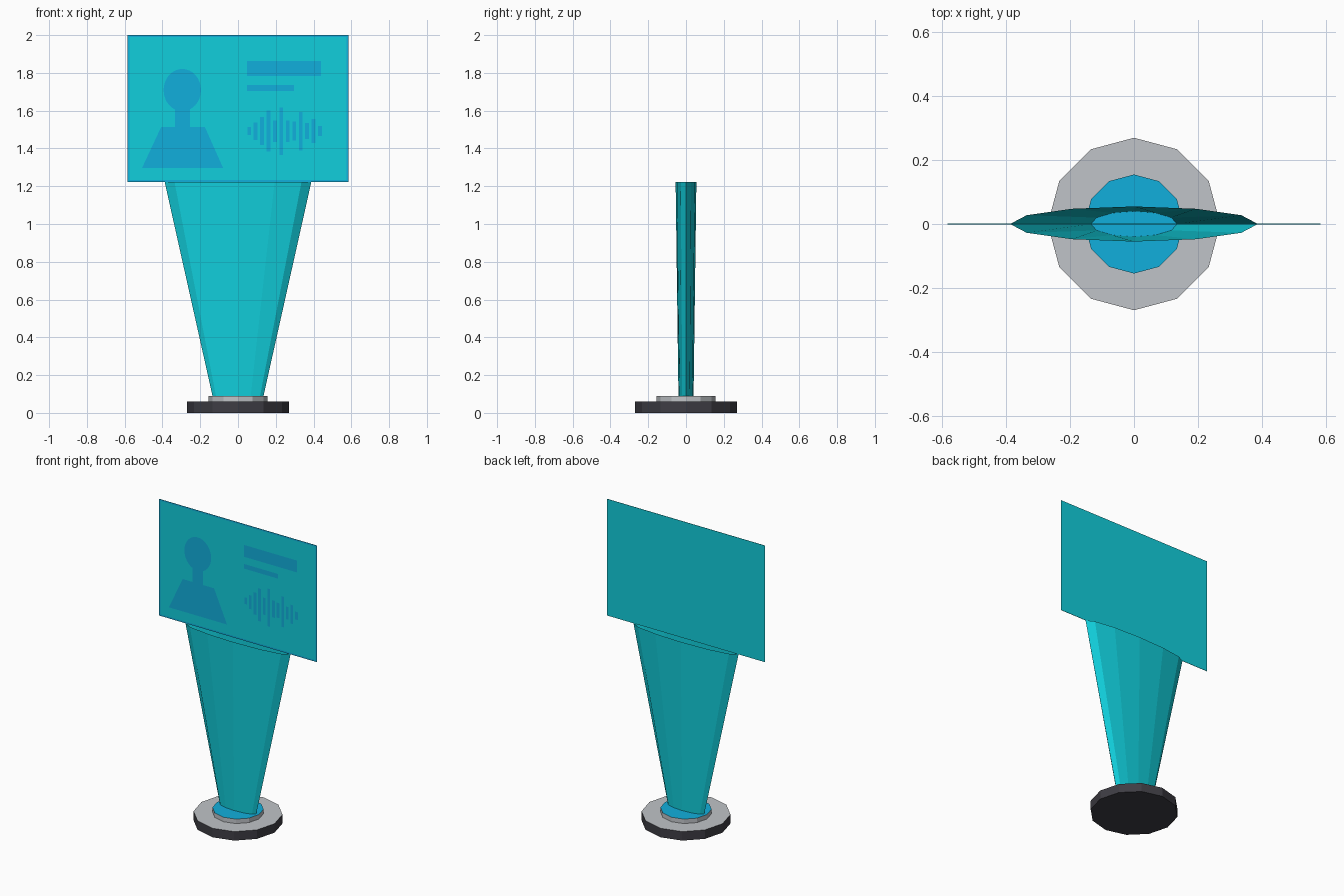
import bpy, bmesh
from math import sin, cos, pi

cube = bpy.data.objects.get("Cube")
if cube:
    bpy.data.objects.remove(cube, do_unlink=True)


def linear(v):
    v /= 255
    return v / 12.92 if v <= 0.04045 else ((v + 0.055) / 1.055) ** 2.4


def material(name, r, g, b):
    m = bpy.data.materials.new(name)
    color = (linear(r), linear(g), linear(b), 1)
    m.use_nodes = True
    m.diffuse_color = color
    m.node_tree.nodes["Principled BSDF"].inputs["Base Color"].default_value = color
    return m


TEAL = material("teal", 17, 207, 220)
BLUE = material("blue", 17, 175, 220)
GREY = material("light grey", 192, 196, 200)
DARK = material("charcoal", 62, 61, 68)


def finish(name, bm, *mats):
    mesh = bpy.data.meshes.new(name)
    bm.to_mesh(mesh)
    bm.free()
    for m in mats:
        mesh.materials.append(m)
    obj = bpy.data.objects.new(name, mesh)
    bpy.context.collection.objects.link(obj)
    return obj


def ellipse(rx, ry, count=12):
    return [(rx * cos(2 * pi * i / count), ry * sin(2 * pi * i / count))
            for i in range(count)]


def loft(bm, low, z0, high, z1):
    """Side walls between two rings; returns the vertex rings."""
    a = [bm.verts.new((x, y, z0)) for x, y in low]
    b = [bm.verts.new((x, y, z1)) for x, y in high]
    n = len(a)
    for i in range(n):
        j = (i + 1) % n
        bm.faces.new((a[i], a[j], b[j], b[i]))
    return a, b


def disc(name, radius, z0, z1, side, top):
    bm = bmesh.new()
    ring = ellipse(radius, radius)
    a, b = loft(bm, ring, z0, ring, z1)
    bm.faces.new(a[::-1])
    bm.faces.new(b).material_index = 1
    return finish(name, bm, side, top)


# Stepped round base
disc("base_disc", 0.27, 0, 0.06, DARK, GREY)
disc("emitter_disc", 0.155, 0.06, 0.09, GREY, BLUE)

# Open, flattened light beam that widens upward
bm = bmesh.new()
loft(bm, ellipse(0.135, 0.04), 0.09, ellipse(0.388, 0.055), 1.222)
finish("light_beam", bm, TEAL)

# Thin screen with a blue frame inset on its front
bm = bmesh.new()
W, Z0, Z1, T = 0.584, 1.222, 2.0, 0.001
loft_ring = [(-W, -T), (W, -T), (W, T), (-W, T)]
a, b = loft(bm, loft_ring, Z0, loft_ring, Z1)
bm.faces.new(a[::-1])
bm.faces.new(b)
bm.normal_update()
front = [f for f in bm.faces if f.normal.y < -0.9]
frame = bmesh.ops.inset_region(bm, faces=front, thickness=0.015)["faces"]
for f in frame:
    f.material_index = 1
finish("screen", bm, TEAL, BLUE)


def decals(name, outlines):
    """Flat painted shapes just in front of the screen."""
    bm = bmesh.new()
    for pts in outlines:
        bm.faces.new([bm.verts.new((x, -0.003, z)) for x, z in pts])
    return finish(name, bm, BLUE)


def box(x0, x1, z0, z1):
    return [(x0, z0), (x1, z0), (x1, z1), (x0, z1)]


# Portrait: head, neck and shoulders
head = [(x - 0.295, z + 1.709) for x, z in ellipse(0.099, 0.112, 32)]
shoulders = [(-0.508, 1.297), (-0.079, 1.297), (-0.175, 1.513), (-0.407, 1.513)]
decals("portrait_head", [head])
decals("portrait_body", [shoulders, box(-0.333, -0.255, 1.513, 1.606)])

# Text bars
decals("caption_bars", [box(0.048, 0.439, 1.783, 1.862),
                        box(0.048, 0.296, 1.704, 1.735)])

# Sound wave bars
halves = [0.022, 0.046, 0.074, 0.109, 0.057, 0.126,
          0.057, 0.05, 0.102, 0.042, 0.063, 0.026]
wave = []
for i, h in enumerate(halves):
    x = 0.059 + 0.0341 * i
    wave.append(box(x - 0.01, x + 0.01, 1.492 - h, 1.492 + h))
decals("sound_wave", wave)
